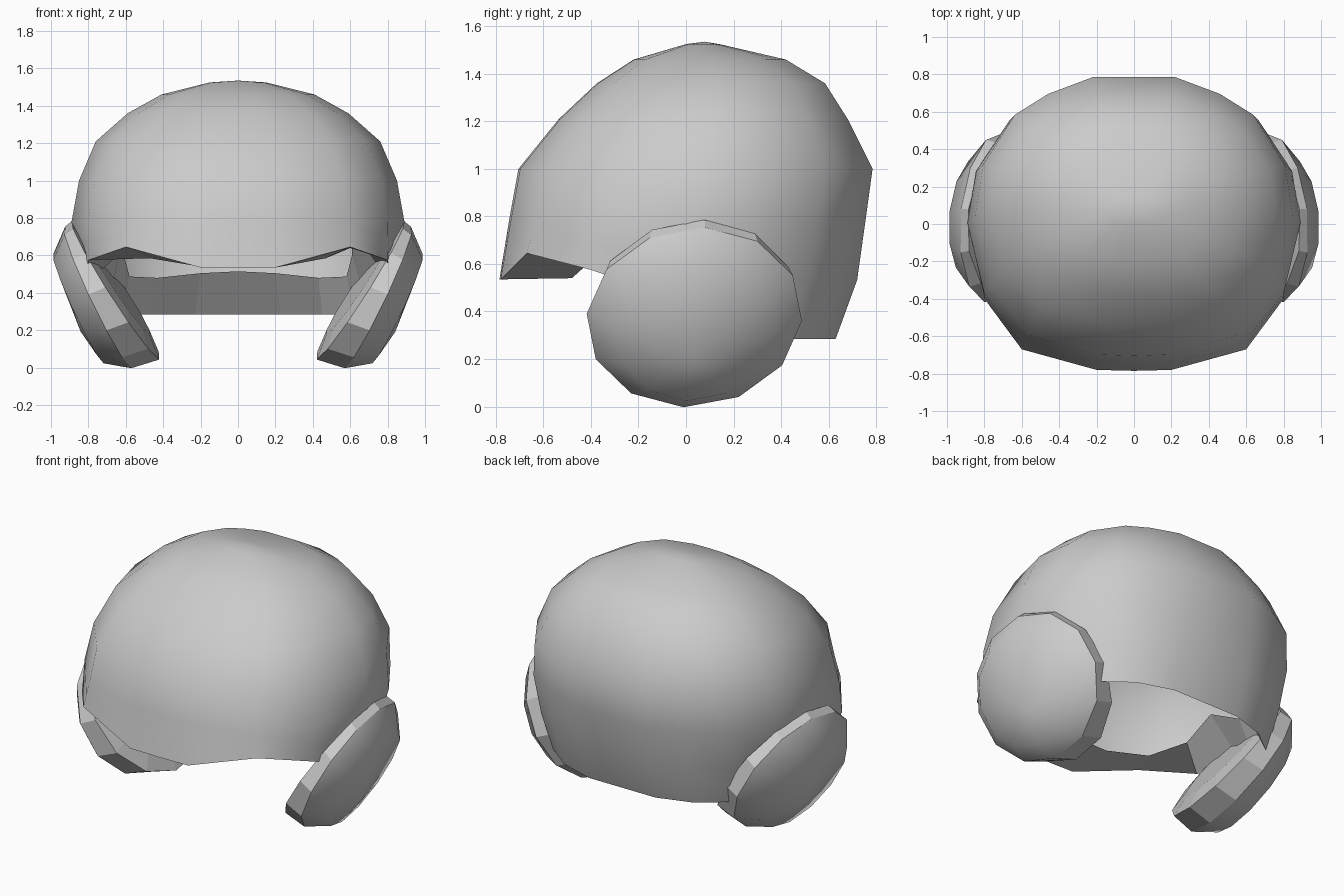
import bpy
import math
from mathutils import Vector

if "Cube" in bpy.data.objects:
    bpy.data.objects.remove(bpy.data.objects["Cube"])


def loft(name, start, rings, smooth_strips, end=None):
    """Fan from a start point, bridge the rings, optionally fan to an end point."""
    n = len(rings[0])
    verts = [start] + [p for r in rings for p in r]
    faces, smooth = [], []
    for i in range(n):
        faces.append((0, 1 + i, 1 + (i + 1) % n))
        smooth.append(True)
    for k in range(len(rings) - 1):
        a, b = 1 + k * n, 1 + (k + 1) * n
        for i in range(n):
            j = (i + 1) % n
            faces.append((a + i, b + i, b + j, a + j))
            smooth.append(k < smooth_strips)
    if end is not None:
        verts.append(end)
        a = 1 + (len(rings) - 1) * n
        for i in range(n):
            faces.append((len(verts) - 1, a + (i + 1) % n, a + i))
            smooth.append(False)
    mesh = bpy.data.meshes.new(name)
    mesh.from_pydata([tuple(v) for v in verts], [], faces)
    for poly, s in zip(mesh.polygons, smooth):
        poly.use_smooth = s
    mesh.update()
    obj = bpy.data.objects.new(name, mesh)
    bpy.context.collection.objects.link(obj)
    return obj


def full(half):
    """Close a half ring (front to back on +x) with its mirror image."""
    return half + [(-x, y, z) for x, y, z in half[-2:0:-1]]


# Helmet shell: one plan shape scaled through the levels (z, half width, front y, back y)
plan = [(0, -1), (.25, -.99), (.66, -.85), (.9, -.5), (1, 0),
        (.95, .37), (.75, .73), (.54, .88), (.26, 1), (0, 1)]
levels = [(1.525, .15, 0, .14), (1.46, .41, -.22, .42), (1.36, .59, -.375, .585),
          (1.21, .76, -.535, .68), (1.0, .85, -.705, .785), (.78, .89, -.745, .755)]
halves = []
for z, w, yf, yb in levels:
    c, h = (yf + yb) / 2, (yb - yf) / 2
    halves.append([(w * u, c + h * v, z) for u, v in plan])

# Lower edge: brim in front, low neck guard behind
rim = [(0, -.785, .535), (.2, -.78, .535), (.6, -.67, .645), (.8, -.40, .575),
       (.82, 0, .44), (.7, .25, .285), (.62, .43, .285), (.45, .56, .285),
       (.23, .63, .285), (0, .63, .285)]
middle = []
for a, b in zip(halves[-1], rim):
    x, y, z = (Vector(a) + Vector(b)) / 2
    middle.append((x, y * 1.04 if y > 0 else y, z))

# Underside lip running inward to the head opening, arched at the sides
lip = [(0, -.48, .54), (.2, -.48, .54), (.47, -.43, .585), (.6, -.25, .64),
       (.61, -.05, .74), (.61, .2, .6), (.58, .35, .487), (.43, .42, .48),
       (.2, .45, .505), (0, .45, .515)]
halves += [middle, rim, lip]
loft("helmet_shell", (0, .08, 1.535), [full(h) for h in halves], len(halves) - 2)

# Ear pads: tilted twelve-sided domed discs, thinner at the top, fronts turned outward
centre = Vector((.645, .035, .42))
up = Vector((.557, 0, .83))
out = Vector((.83, 0, -.557))
fwd = Vector((0, 1, 0)) - out * .09
# offset outward, taper toward the top, radius along the tilt, radius in y, shift up
pad_rings = [(.23, .05, .32, .33, .03), (.11, .06, .415, .455, .02),
             (.01, .01, .44, .435, 0), (-.01, 0, .3, .3, 0)]
for side, sign in (("right", 1), ("left", -1)):
    def place(d, u, v):
        p = centre + out * d + up * u + fwd * v
        return (p.x * sign, p.y, p.z)
    rings = []
    for d, taper, ru, rv, shift in pad_rings:
        ring = []
        for i in range(12):
            a = .1 - math.tau * i / 12 * sign
            ring.append(place(d - taper * math.cos(a),
                              shift + ru * math.cos(a), rv * math.sin(a)))
        rings.append(ring)
    loft(side + "_ear_pad", place(.29, -.08, 0), rings, 1, place(-.01, 0, 0))
